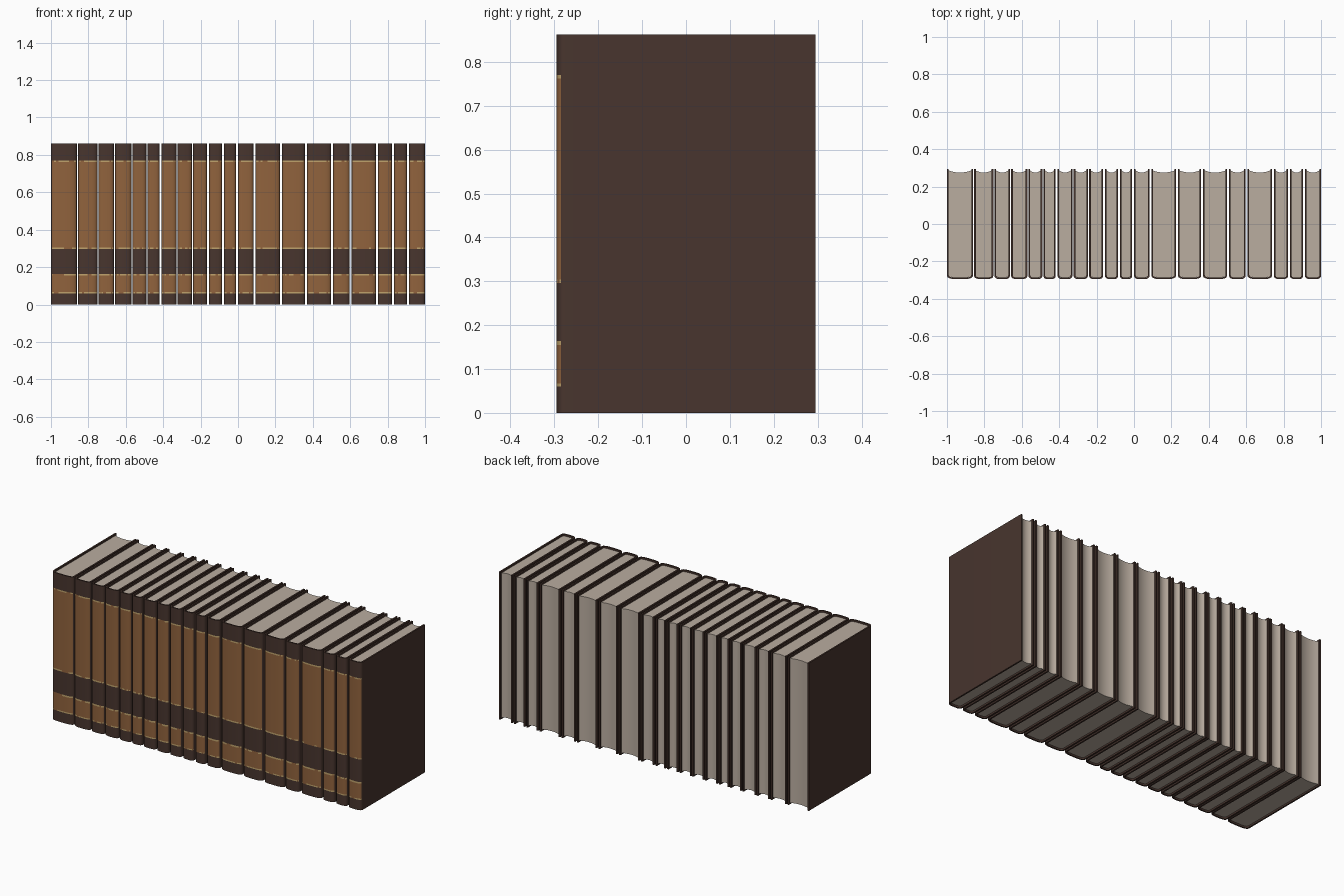
import bpy, bmesh, math, random

if "Cube" in bpy.data.objects:
    bpy.data.objects.remove(bpy.data.objects["Cube"])

random.seed(4)


def srgb(r, g, b):
    def f(c):
        c /= 255
        return c / 12.92 if c <= 0.04045 else ((c + 0.055) / 1.055) ** 2.4
    return (f(r), f(g), f(b), 1.0)


def material(name, rgb):
    m = bpy.data.materials.new(name)
    m.diffuse_color = srgb(*rgb)
    m.use_nodes = True
    m.node_tree.nodes["Principled BSDF"].inputs["Base Color"].default_value = m.diffuse_color
    return m


DARK = material("dark brown leather", (72, 53, 46))
TAN = material("tan leather", (145, 99, 61))
GOLD = material("gold trim", (192, 163, 108))
PAGE = material("paper", (186, 173, 160))

H = 0.862          # book height
BACK = 0.295       # rear edge of the boards
JOINT = -0.272     # where the boards meet the rounded spine
THICK = 0.009      # board thickness
INSET = 0.01       # page block set in from the board edges

# spine bands: lower height of each level and what it is painted with
LEVELS = [0, 0.06, 0.067, 0.155, 0.164, 0.296, 0.304, 0.762, 0.77, H]
BANDS = ["dark", "gold", "tan", "gold", "dark", "gold", "tan", "gold", "dark"]


def spine_curve(half, depth, joint, n=14):
    """Flattened round spine from the right joint to the left joint."""
    pts = []
    for i in range(n + 1):
        a = math.pi * i / n
        c, s = math.cos(a), max(math.sin(a), 0.0)
        x = half * math.copysign(abs(c) ** 0.6, c)
        pts.append((x, joint - depth * s ** 0.7))
    return pts


def finish(bm, name, mats, cx):
    bmesh.ops.recalc_face_normals(bm, faces=bm.faces)
    me = bpy.data.meshes.new(name)
    bm.to_mesh(me)
    bm.free()
    for m in mats:
        me.materials.append(m)
    ob = bpy.data.objects.new(name, me)
    ob.location.x = cx
    bpy.context.collection.objects.link(ob)
    bpy.context.view_layer.objects.active = ob
    bpy.ops.object.select_all(action='DESELECT')
    ob.select_set(True)
    bpy.ops.object.shade_smooth_by_angle(angle=math.radians(40))


def make_cover(name, cx, half):
    """U-shaped case: two boards and a rounded, banded spine."""
    outer = [(half, BACK)] + spine_curve(half, 0.023, JOINT) + [(-half, BACK)]
    inn = half - THICK
    inner = [(inn, BACK)] + spine_curve(inn, 0.015, JOINT) + [(-inn, BACK)]
    n = len(outer)
    bm = bmesh.new()
    O = [[bm.verts.new((x, y, z)) for x, y in outer] for z in LEVELS]
    I = [[bm.verts.new((x, y, z)) for x, y in inner] for z in (LEVELS[0], LEVELS[-1])]
    for k, band in enumerate(BANDS):
        for i in range(n - 1):
            f = bm.faces.new((O[k][i], O[k][i + 1], O[k + 1][i + 1], O[k + 1][i]))
            if f.calc_center_median().y < -0.284:
                if band == "tan":
                    f.material_index = 1
                elif band == "gold":      # worn gilt lines
                    f.material_index = 2 if random.random() < 0.8 else 1
    for i in range(n - 1):
        bm.faces.new((I[0][i], I[0][i + 1], I[1][i + 1], I[1][i]))
        bm.faces.new((O[0][i], O[0][i + 1], I[0][i + 1], I[0][i]))
        bm.faces.new((O[-1][i], O[-1][i + 1], I[1][i + 1], I[1][i]))
    for e in (0, n - 1):
        bm.faces.new([row[e] for row in O] + [I[1][e], I[0][e]])
    finish(bm, name, [DARK, TAN, GOLD], cx)


def make_pages(name, cx, half):
    """Page block with a rounded back and a hollow fore-edge."""
    w = half - THICK + 0.0005
    outline = spine_curve(w, 0.0145, JOINT)
    for i in range(9):
        t = -1 + i / 4
        outline.append((w * t, 0.275 + 0.011 * t * t))
    bm = bmesh.new()
    f = bm.faces.new([bm.verts.new((x, y, INSET)) for x, y in outline])
    top = bmesh.ops.extrude_face_region(bm, geom=[f])["geom"]
    bmesh.ops.translate(bm, vec=(0, 0, H - 2 * INSET),
                        verts=[v for v in top if isinstance(v, bmesh.types.BMVert)])
    finish(bm, name, [PAGE], cx)


# divisions between the twenty volumes along the shelf
EDGES = [-1, -0.858, -0.749, -0.660, -0.567, -0.487, -0.414, -0.326, -0.243,
         -0.160, -0.080, -0.005, 0.088, 0.230, 0.364, 0.503, 0.602, 0.743,
         0.829, 0.909, 1]


def half_gap(i):
    if i in (0, len(EDGES) - 1):
        return 0.0
    return 0.005 if i >= 9 or i == 6 else 0.003


for i in range(len(EDGES) - 1):
    a = EDGES[i] + half_gap(i)
    b = EDGES[i + 1] - half_gap(i + 1)
    make_cover(f"book_cover_{i + 1:02d}", (a + b) / 2, (b - a) / 2)
    make_pages(f"book_pages_{i + 1:02d}", (a + b) / 2, (b - a) / 2)
